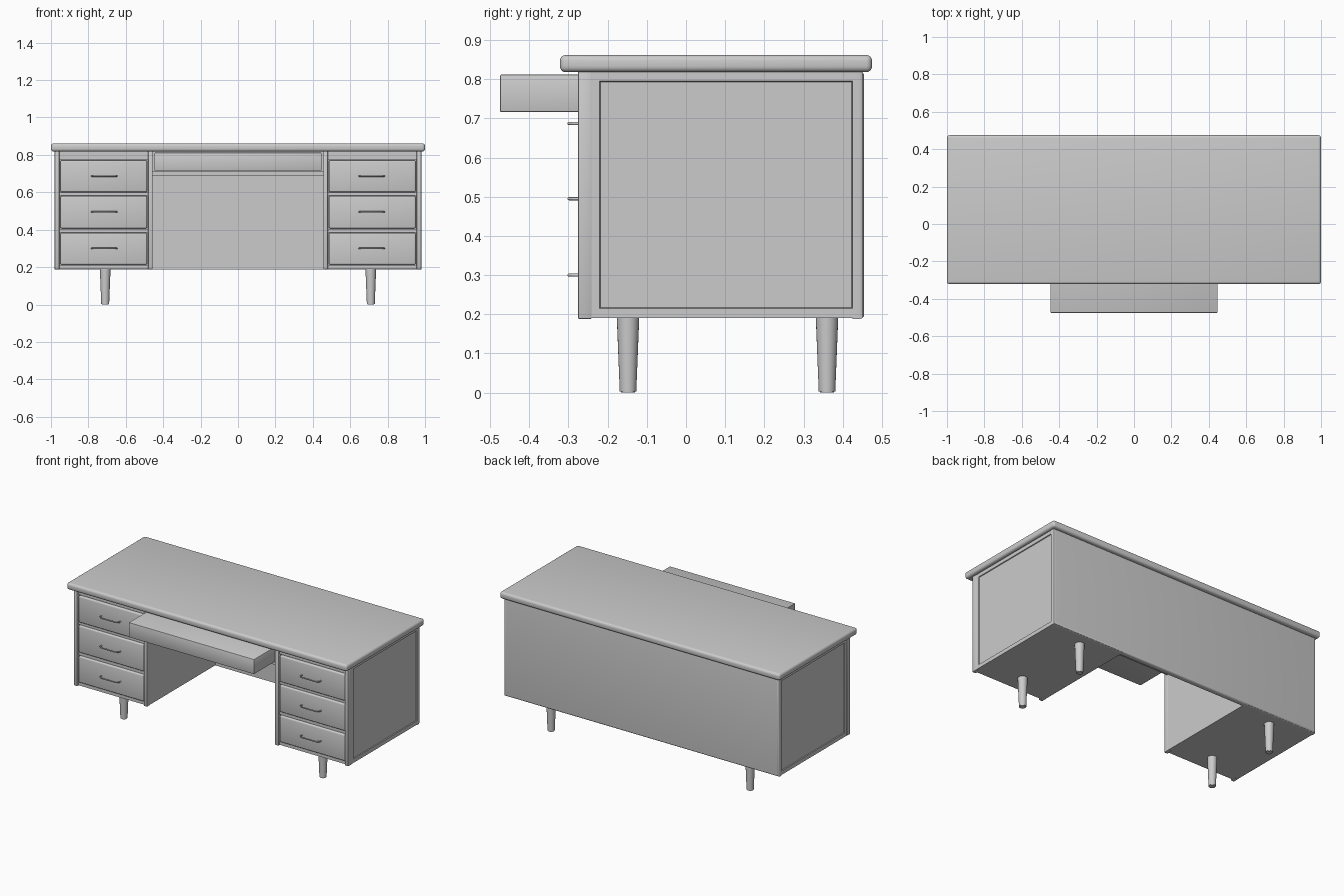
import bpy, bmesh, math
from mathutils import Matrix, Vector

if "Cube" in bpy.data.objects:
    bpy.data.objects.remove(bpy.data.objects["Cube"])

grey = bpy.data.materials.new("plain grey")
grey.diffuse_color = (0.6, 0.6, 0.6, 1)
grey.use_nodes = True
grey.node_tree.nodes["Principled BSDF"].inputs["Base Color"].default_value = grey.diffuse_color


def finish(name, bm):
    me = bpy.data.meshes.new(name)
    bmesh.ops.recalc_face_normals(bm, faces=bm.faces)
    bm.to_mesh(me)
    bm.free()
    me.materials.append(grey)
    ob = bpy.data.objects.new(name, me)
    bpy.context.collection.objects.link(ob)
    bpy.ops.object.select_all(action='DESELECT')
    ob.select_set(True)
    bpy.context.view_layer.objects.active = ob
    bpy.ops.object.shade_smooth_by_angle(angle=math.radians(40))
    return ob


def box(name, x, y, z, bevel=0.0, segments=3, pick=None, inset=None):
    """Box from ranges; pick limits bevelled edges, inset recesses one face side."""
    bm = bmesh.new()
    bmesh.ops.create_cube(bm, size=1)
    for v in bm.verts:
        v.co = Vector((r[0] if c < 0 else r[1] for c, r in zip(v.co, (x, y, z))))
    if inset:
        side = [f for f in bm.faces if f.normal.x * inset > 0.9]
        bmesh.ops.inset_region(bm, faces=side, thickness=0.035, depth=0)
        bmesh.ops.inset_region(bm, faces=side, thickness=0.003, depth=-0.005)
    if bevel:
        edges = [e for e in bm.edges if pick is None or pick(e)]
        bmesh.ops.bevel(bm, geom=edges, offset=bevel, segments=segments,
                        profile=0.5, affect='EDGES')
    return finish(name, bm)


def leg(name, x, y):
    bm = bmesh.new()
    bmesh.ops.create_cone(bm, cap_ends=True, segments=24, radius1=0.021,
                          radius2=0.029, depth=0.2,
                          matrix=Matrix.Translation((x, y, 0.1)))
    rim = [e for e in bm.edges if all(v.co.z < 0.01 for v in e.verts)]
    bmesh.ops.bevel(bm, geom=rim, offset=0.003, segments=2, affect='EDGES')
    finish(name, bm)


def handle(name, x, z):
    # slim bow pull
    cu = bpy.data.curves.new(name, 'CURVE')
    cu.dimensions = '3D'
    cu.bevel_depth = 0.004
    cu.bevel_resolution = 2
    cu.use_fill_caps = True
    sp = cu.splines.new('POLY')
    pts = [(-.068, -.26), (-.068, -.285), (-.055, -.299), (.055, -.299),
           (.068, -.285), (.068, -.26)]
    sp.points.add(len(pts) - 1)
    for p, (px, py) in zip(sp.points, pts):
        p.co = (x + px, py, z, 1)
    cu.materials.append(grey)
    bpy.context.collection.objects.link(bpy.data.objects.new(name, cu))


# desktop slab
box("desktop", (-1, 1), (-0.322, 0.475), (0.818, 0.862), 0.015, 4)

for s, label in ((-1, "left"), (1, "right")):
    def span(a, b):
        return (min(a * s, b * s), max(a * s, b * s))

    # pedestal carcass with recessed side, rounded at the rear outer corner
    box(label + "_pedestal", span(0.458, 0.978), (-0.245, 0.45), (0.19, 0.82), inset=s)
    # front frame: two stiles and four rails
    box(label + "_outer_stile", span(0.955, 0.98), (-0.276, -0.24), (0.188, 0.82), 0.004, 2)
    box(label + "_inner_stile", span(0.456, 0.481), (-0.276, -0.24), (0.188, 0.82), 0.004, 2)
    for i, (z0, z1) in enumerate(((0.19, 0.21), (0.386, 0.404), (0.583, 0.598), (0.775, 0.82))):
        box(f"{label}_rail_{i + 1}", span(0.478, 0.957), (-0.262, -0.24), (z0, z1))
    # drawers with pulls
    for i, (z0, z1, hz) in enumerate(((0.213, 0.383, 0.30), (0.407, 0.58, 0.495),
                                      (0.601, 0.771, 0.687))):
        box(f"{label}_drawer_{i + 1}", span(0.486, 0.95), (-0.272, -0.235), (z0, z1), 0.008, 3)
        handle(f"{label}_pull_{i + 1}", s * 0.715, hz)
    # tapered legs
    for y, end in ((-0.148, "front"), (0.36, "back")):
        leg(f"{label}_{end}_leg", s * 0.71, y)

# full-width back panel with rounded upright corners
box("back_panel", (-0.98, 0.98), (0.425, 0.455), (0.188, 0.82), 0.012, 4,
    pick=lambda e: all(v.co.y > 0.45 for v in e.verts))

# pulled-out centre drawer and the shelf it runs on
box("centre_drawer", (-0.447, 0.447), (-0.475, 0.2), (0.716, 0.812), 0.004, 2)
box("drawer_shelf", (-0.46, 0.46), (-0.25, 0.43), (0.69, 0.714))
